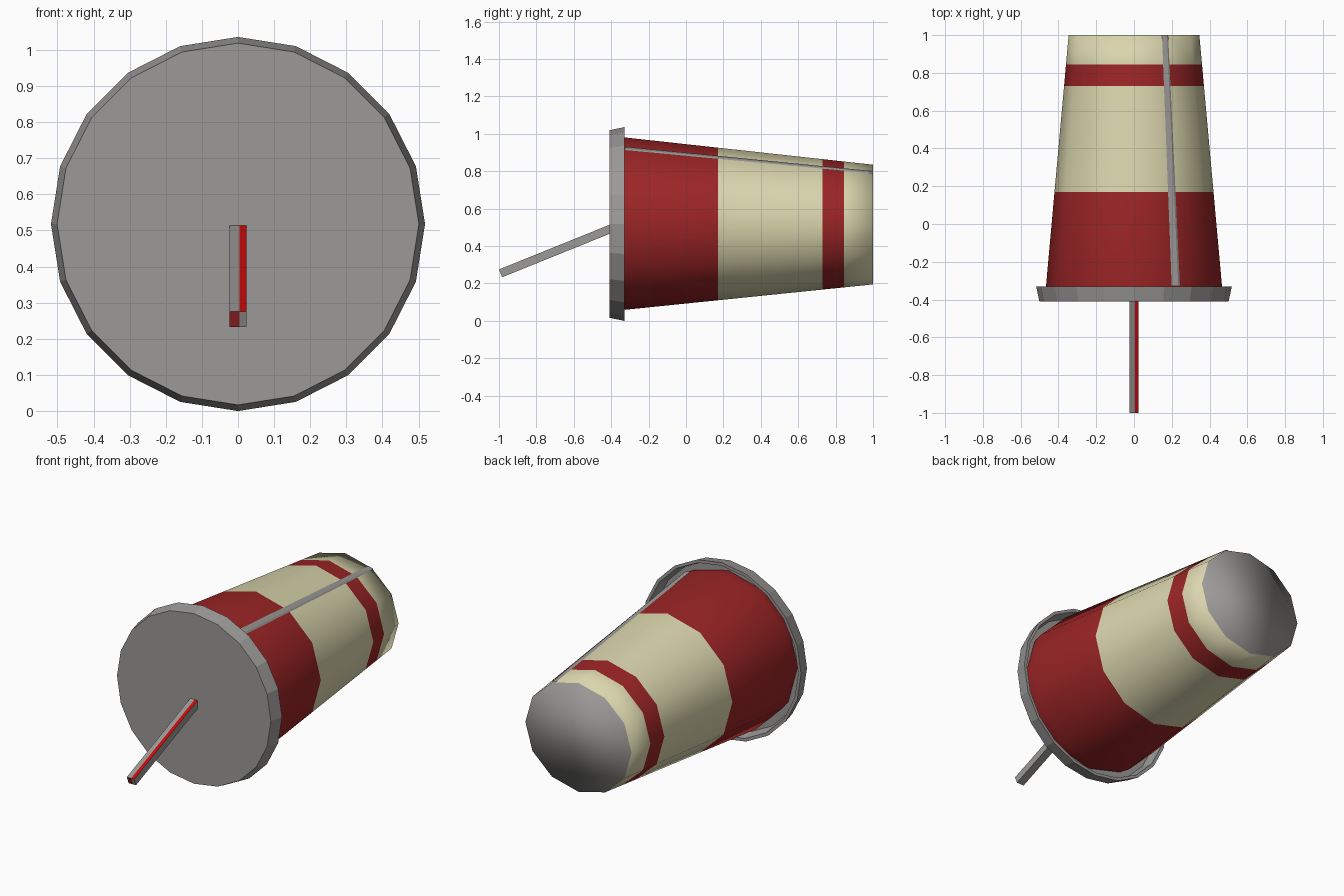
import bpy, bmesh, math
from mathutils import Vector

if "Cube" in bpy.data.objects:
    bpy.data.objects.remove(bpy.data.objects["Cube"])


def material(name, rgb):
    m = bpy.data.materials.new(name)
    m.diffuse_color = (*rgb, 1)
    m.use_nodes = True
    m.node_tree.nodes["Principled BSDF"].inputs["Base Color"].default_value = m.diffuse_color
    return m


GREY = material("grey", (0.33, 0.32, 0.31))
RED = material("dark red", (0.33, 0.018, 0.019))
CREAM = material("cream", (0.71, 0.67, 0.42))
BRIGHT = material("bright red", (0.6, 0.003, 0.003))


def finish(name, bm, mats, smooth=False, recalc=True):
    if recalc:
        bmesh.ops.recalc_face_normals(bm, faces=bm.faces)
    me = bpy.data.meshes.new(name)
    bm.to_mesh(me)
    bm.free()
    for m in mats:
        me.materials.append(m)
    for p in me.polygons:
        p.use_smooth = smooth
    ob = bpy.data.objects.new(name, me)
    bpy.context.collection.objects.link(ob)
    return ob


def loft(bm, rings, n, mats, cap_start=None, cap_end=None):
    """Rings are (y, x radius, z radius, centre z); one material index per span."""
    loops = []
    for y, rx, rz, cz in rings:
        loops.append([bm.verts.new((rx * math.cos(2 * math.pi * i / n), y,
                                    cz + rz * math.sin(2 * math.pi * i / n)))
                      for i in range(n)])
    for a, b, mi in zip(loops, loops[1:], mats):
        for i in range(n):
            j = (i + 1) % n
            bm.faces.new((a[i], a[j], b[j], b[i])).material_index = mi
    for loop, mi in ((loops[0], cap_start), (loops[-1], cap_end)):
        if mi is not None:
            bm.faces.new(loop).material_index = mi


def cup_ring(y):
    t = (y + 0.33) / 1.33
    return (y, 0.466 - 0.12 * t, 0.461 - 0.141 * t, 0.52 - 0.005 * t)


# Cup: tapered twelve-sided body with painted bands
bm = bmesh.new()
rings = [(-0.40, 0.45, 0.445, 0.52)] + [cup_ring(y) for y in (-0.325, 0.17, 0.73, 0.845, 1.0)]
loft(bm, rings, 12, [0, 0, 1, 0, 1], cap_end=2)
finish("cup", bm, [RED, CREAM, GREY], smooth=True)

# Side seam: thin grey strip wrapped over one long edge of the cup
bm = bmesh.new()
rows = []
for y in (-0.325, 1.0):
    _, rx, rz, cz = cup_ring(y)
    p30, p60, p90 = [Vector((rx * math.cos(math.radians(a)), 0, rz * math.sin(math.radians(a))))
                     for a in (30, 60, 90)]
    pts = [p60.lerp(p30, 0.05), p60, p60.lerp(p90, 0.15)]
    rows.append([bm.verts.new((p.x * 1.008, y, cz + p.z * 1.008)) for p in pts])
for i in range(2):
    bm.faces.new((rows[0][i], rows[0][i + 1], rows[1][i + 1], rows[1][i]))
bm.normal_update()
for f in bm.faces:
    if f.normal.z < 0:
        f.normal_flip()
finish("seam", bm, [GREY], recalc=False)

# Lid: shallow flared cap, hollow behind
bm = bmesh.new()
loft(bm, [(-0.41, 0.501, 0.501, 0.518), (-0.33, 0.518, 0.518, 0.518),
          (-0.33, 0.500, 0.500, 0.518), (-0.395, 0.485, 0.485, 0.518)],
     20, [0, 0, 0], cap_start=0, cap_end=0)
finish("lid", bm, [GREY])

# Straw: sloping square bar split lengthwise into grey and red
bm = bmesh.new()
tilt = math.radians(22)
along = Vector((0, math.cos(tilt), math.sin(tilt)))
down = Vector((0, math.sin(tilt), -math.cos(tilt)))
start = Vector((0, -1.0, 0.275))
xs = (-0.024, 0.004, 0.024)
ends = []
for dist in (0, 0.655):
    top = [bm.verts.new(start + along * dist + Vector((x, 0, 0))) for x in xs]
    low = [bm.verts.new(start + along * dist + down * 0.045 + Vector((x, 0, 0))) for x in xs]
    ends.append(top + low[::-1])
a, b = ends
for i in range(6):
    j = (i + 1) % 6
    # the right half of the top is red
    bm.faces.new((a[i], a[j], b[j], b[i])).material_index = 1 if i == 1 else 0
for e, left in ((a, 2), (b, 0)):
    bm.faces.new((e[0], e[1], e[4], e[5])).material_index = left
    bm.faces.new((e[1], e[2], e[3], e[4])).material_index = 0
finish("straw", bm, [GREY, BRIGHT, RED])
